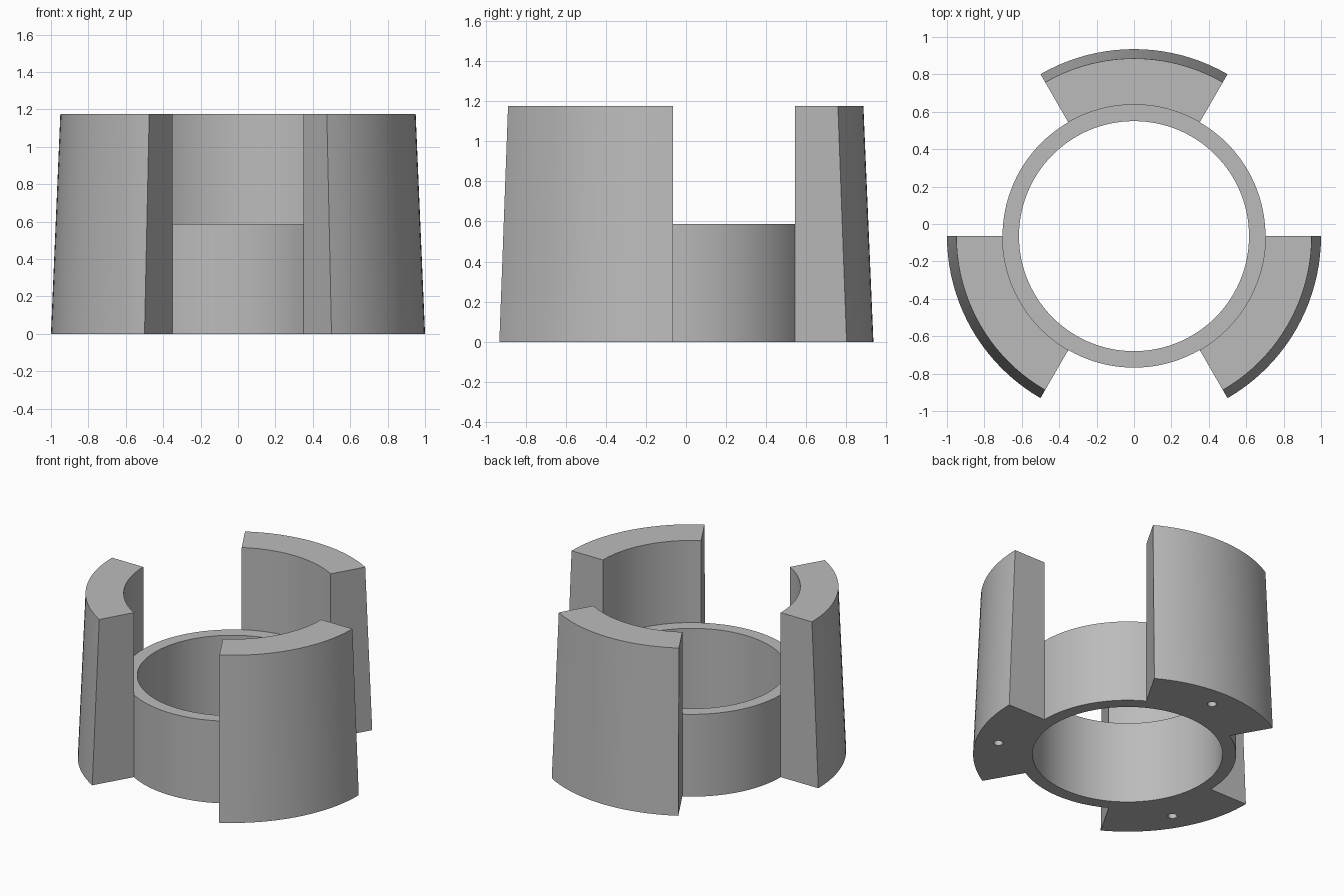
import bpy, bmesh, math

cube = bpy.data.objects.get("Cube")
if cube:
    bpy.data.objects.remove(cube, do_unlink=True)

CENTRE_Y = -0.065
BORE, COLLAR, FOOT, TIP = 0.615, 0.703, 1.0, 0.95
LOW, HIGH = 0.588, 1.175
STEPS = 20  # facets per sixth of a turn

grey = bpy.data.materials.new("plain grey")
grey.use_nodes = True
colour = (0.5, 0.5, 0.5, 1)
grey.diffuse_color = colour
grey.node_tree.nodes["Principled BSDF"].inputs["Base Color"].default_value = colour


def place(bm, point, angle):
    r, z = point
    return bm.verts.new((r * math.cos(angle), r * math.sin(angle), z))


def sweep(bm, profile, start):
    """Turn a closed radius/height profile through a sixth of a circle."""
    rows = [[place(bm, p, start + math.radians(60) * i / STEPS) for p in profile]
            for i in range(STEPS + 1)]
    for a, b in zip(rows, rows[1:]):
        for j in range(len(profile)):
            k = (j + 1) % len(profile)
            bm.faces.new((a[j], b[j], b[k], a[k]))


# Collar profile between the jaws, and taller tapered profile at each jaw
collar = [(BORE, 0), (COLLAR, 0), (COLLAR, LOW), (BORE, LOW)]
jaw = [(BORE, 0), (COLLAR, 0), (FOOT, 0), (TIP, HIGH), (COLLAR, HIGH),
       (COLLAR, LOW), (BORE, LOW)]
jaw_end = jaw[1:6]

bm = bmesh.new()
for n in range(3):
    start = math.radians(60 + 120 * n)
    end = start + math.radians(60)
    sweep(bm, jaw, start)
    sweep(bm, collar, end)
    # Flat radial sides of the jaw
    for angle in (start, end):
        bm.faces.new([place(bm, p, angle) for p in jaw_end])
bmesh.ops.remove_doubles(bm, verts=bm.verts, dist=0.0005)
bmesh.ops.recalc_face_normals(bm, faces=bm.faces)
mesh = bpy.data.meshes.new("collar_with_jaws")
bm.to_mesh(mesh)
bm.free()
body = bpy.data.objects.new("collar_with_jaws", mesh)
body.location.y = CENTRE_Y
mesh.materials.append(grey)
bpy.context.collection.objects.link(body)

# Blind pin holes under the jaws
bm = bmesh.new()
for n in range(3):
    angle = math.radians(90 + 120 * n)
    made = bmesh.ops.create_cone(bm, cap_ends=True, segments=24,
                                 radius1=0.03, radius2=0.03, depth=0.5)
    bmesh.ops.translate(bm, verts=made["verts"],
                        vec=(0.85 * math.cos(angle), 0.85 * math.sin(angle), 0))
mesh = bpy.data.meshes.new("pin_hole_cutter")
bm.to_mesh(mesh)
bm.free()
cutter = bpy.data.objects.new("pin_hole_cutter", mesh)
cutter.location.y = CENTRE_Y
mesh.materials.append(grey)
bpy.context.collection.objects.link(cutter)

cut = body.modifiers.new("pin holes", "BOOLEAN")
cut.operation = "DIFFERENCE"
cut.solver = "EXACT"
cut.object = cutter
bpy.ops.object.select_all(action="DESELECT")
bpy.context.view_layer.objects.active = body
body.select_set(True)
bpy.ops.object.modifier_apply(modifier=cut.name)
bpy.data.objects.remove(cutter, do_unlink=True)
bpy.ops.object.shade_smooth_by_angle(angle=math.radians(30))
